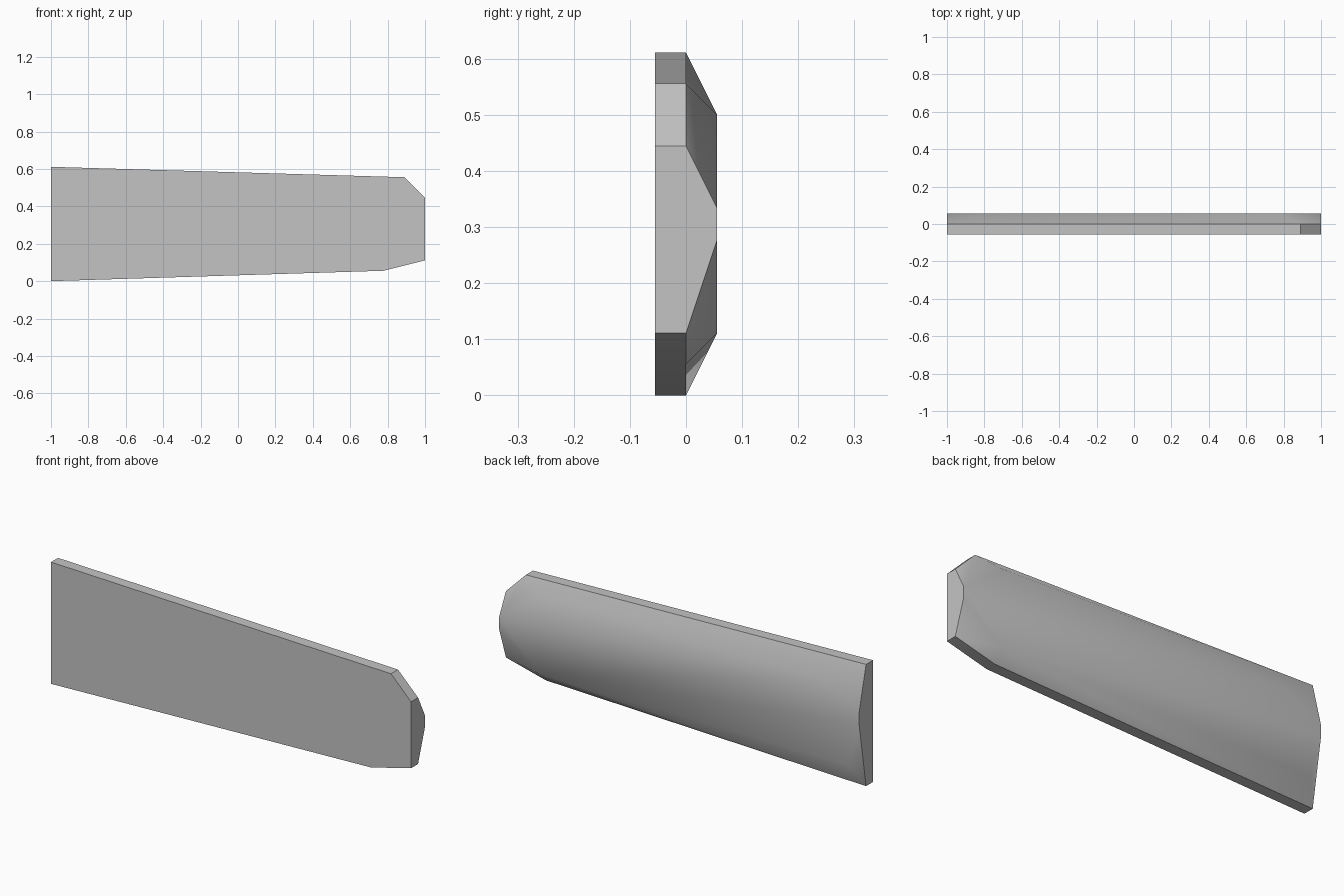
import bpy
import bmesh
import math

cube = bpy.data.objects.get("Cube")
if cube:
    bpy.data.objects.remove(cube, do_unlink=True)

U = 1 / 18       # the plate is 36 units long, 11 high and 2 thick

# outline of the flat slab and of the raised back face, as (x, z) in units
SLAB = [(-18, 0), (14, 1), (18, 2), (18, 8), (16, 10), (-18, 11)]
BACK = [(-18, 6), (-17, 2), (14, 2), (18, 5), (18, 6), (14, 9), (-14, 9), (-18, 7)]


def ring(bm, outline, y):
    for x, z in outline:
        bm.verts.new((x * U, y * U, z * U))


# tapered plate: straight slab in front, bevelled shell behind
bm = bmesh.new()
ring(bm, SLAB, -1)
ring(bm, SLAB, 0)
ring(bm, BACK, 1)
bmesh.ops.convex_hull(bm, input=bm.verts[:])
bmesh.ops.dissolve_limit(bm, angle_limit=math.radians(0.5),
                         verts=bm.verts[:], edges=bm.edges[:])
bmesh.ops.recalc_face_normals(bm, faces=bm.faces[:])
mesh = bpy.data.meshes.new("tapered_plate")
bm.to_mesh(mesh)
bm.free()

# grey finish
grey = bpy.data.materials.new("plain_grey")
grey.use_nodes = True
colour = (0.55, 0.55, 0.55, 1)
grey.diffuse_color = colour
grey.node_tree.nodes["Principled BSDF"].inputs["Base Color"].default_value = colour
mesh.materials.append(grey)

plate = bpy.data.objects.new("tapered_plate", mesh)
bpy.context.collection.objects.link(plate)

# soft shading across the back, crisp slab edges
bpy.ops.object.select_all(action="DESELECT")
plate.select_set(True)
bpy.context.view_layer.objects.active = plate
bpy.ops.object.shade_smooth_by_angle(angle=math.radians(40))
